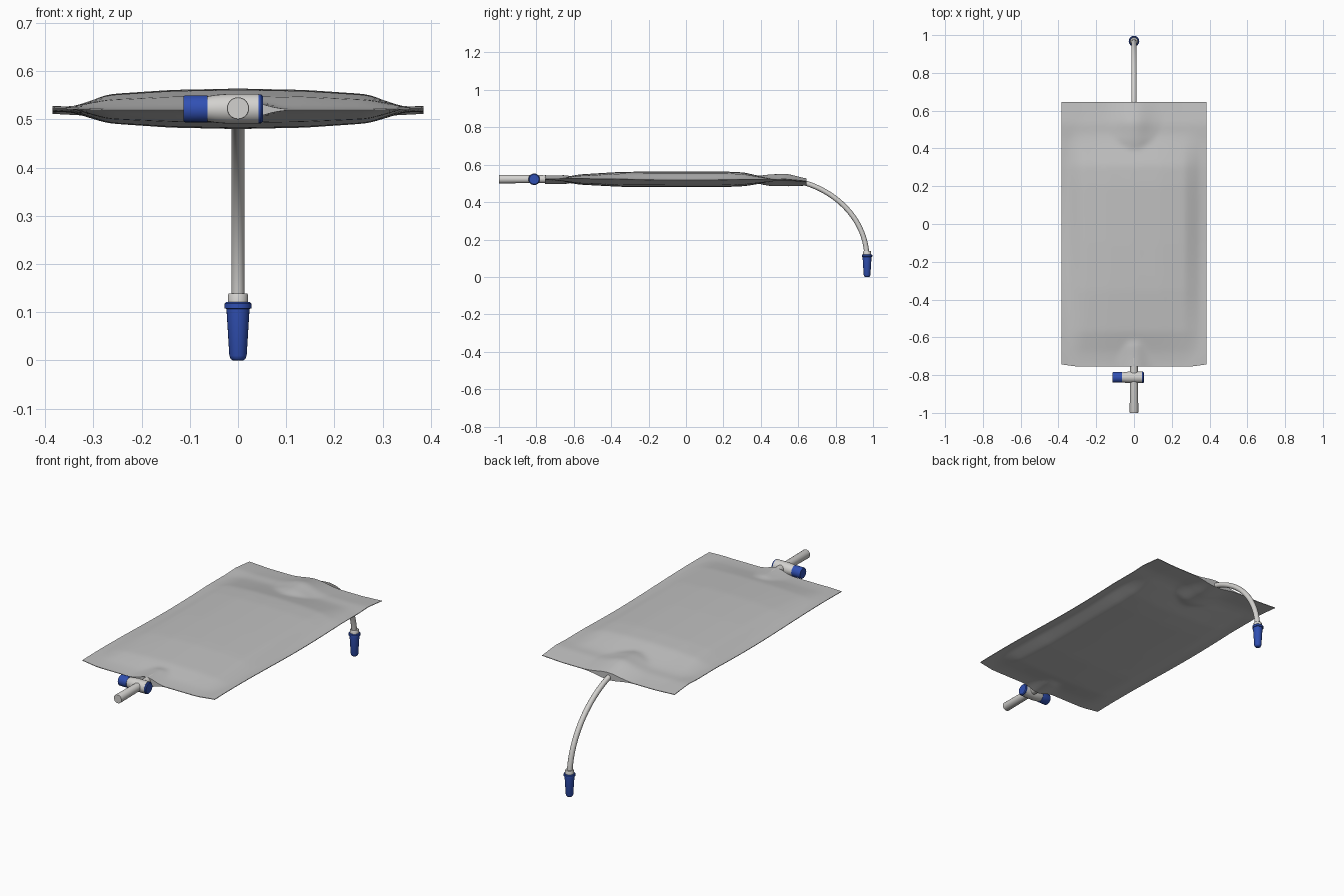
import bpy, bmesh, math
from mathutils import Vector

cube = bpy.data.objects.get("Cube")
if cube:
    bpy.data.objects.remove(cube, do_unlink=True)


def material(name, rgb):
    m = bpy.data.materials.new(name)
    m.use_nodes = True
    m.diffuse_color = (*rgb, 1)
    m.node_tree.nodes["Principled BSDF"].inputs["Base Color"].default_value = (*rgb, 1)
    return m


film = material("grey film", (0.53, 0.53, 0.53))
plastic = material("pale plastic", (0.65, 0.64, 0.62))
blue = material("blue plastic", (0.03, 0.08, 0.45))


def add_object(name, bm, mat, angle=40):
    bmesh.ops.recalc_face_normals(bm, faces=bm.faces)
    me = bpy.data.meshes.new(name)
    bm.to_mesh(me)
    bm.free()
    me.materials.append(mat)
    ob = bpy.data.objects.new(name, me)
    bpy.context.collection.objects.link(ob)
    bpy.ops.object.select_all(action="DESELECT")
    ob.select_set(True)
    bpy.context.view_layer.objects.active = ob
    bpy.ops.object.shade_smooth_by_angle(angle=math.radians(angle))
    return ob


def turned(name, origin, axis, profile, mat, sides=24):
    """Solid of revolution: profile is a list of (distance along axis, radius)."""
    bm = bmesh.new()
    turn = Vector((0, 0, 1)).rotation_difference(Vector(axis))
    rings = []
    for d, r in profile:
        ring = []
        for i in range(sides):
            a = math.tau * i / sides
            p = Vector((r * math.cos(a), r * math.sin(a), d))
            ring.append(bm.verts.new(Vector(origin) + turn @ p))
        rings.append(ring)
    for a, b in zip(rings, rings[1:]):
        for i in range(sides):
            j = (i + 1) % sides
            bm.faces.new((a[i], a[j], b[j], b[i]))
    bm.faces.new(rings[0])
    bm.faces.new(rings[-1])
    return add_object(name, bm, mat)


def ramp(points, v):
    """Eased interpolation through (position, value) pairs."""
    if v <= points[0][0]:
        return points[0][1]
    for (a, p), (b, q) in zip(points, points[1:]):
        if v <= b:
            return p + (q - p) * (v - a) / (b - a)
    return points[-1][1]


# Bag: two film sheets, swollen in the middle and around the two tubes
ACROSS = [(0, 1), (0.14, 0.93), (0.27, 0.72), (0.32, 0.3), (0.345, 0.08), (0.385, 0)]
ALONG = [(-0.755, 0), (-0.68, 0.15), (-0.57, 0.65), (-0.35, 0.95), (-0.1, 1),
         (0.2, 1), (0.31, 0.88), (0.41, 0.42), (0.48, 0.12), (0.645, 0)]
SLEEVE = [(-0.755, 0.024), (-0.66, 0.022), (-0.5, 0), (0.34, 0),
          (0.45, 0.03), (0.54, 0.034), (0.645, 0.019)]
MIDDLE = [(-0.755, 0.52), (-0.3, 0.522), (0.3, 0.522), (0.45, 0.517), (0.53, 0.519), (0.645, 0.507)]


def sheet_point(x, y, side):
    pouch = 0.042 * ramp(ACROSS, abs(x)) * ramp(ALONG, y)
    width = 0.06 if y < 0 else 0.09
    sleeve = ramp(SLEEVE, y) * math.exp(-(x / width) ** 2)
    half = max(0.0015, math.hypot(pouch, sleeve) if pouch < sleeve else max(pouch, sleeve))
    half = min(half, 0.043)
    rim = ramp([(0.27, 0), (0.385, 1)], abs(x))
    middle = ramp(MIDDLE, y) - 0.006 * rim * math.cos(5 * y)
    # the front corners are slightly drawn back
    pull = 0.012 * ramp([(0.3, 0), (0.385, 1)], abs(x)) * ramp([(-0.755, 1), (-0.6, 0)], y)
    return (x, y + pull, middle + side * half)


NX, NY = 56, 84
bm = bmesh.new()
sheets = []
for side in (1, -1):
    grid = [[bm.verts.new(sheet_point(0.77 * i / NX - 0.385, 1.4 * j / NY - 0.755, side))
             for i in range(NX + 1)] for j in range(NY + 1)]
    for j in range(NY):
        for i in range(NX):
            bm.faces.new((grid[j][i], grid[j][i + 1], grid[j + 1][i + 1], grid[j + 1][i]))
    for _ in range(2):
        inner = [v for row in grid[1:-1] for v in row[1:-1]]
        bmesh.ops.smooth_vert(bm, verts=inner, factor=0.5, use_axis_z=True)
    sheets.append(grid)


def border(g):
    return (g[0][:-1] + [r[-1] for r in g[:-1]] + g[-1][:0:-1] + [r[0] for r in g[:0:-1]])


top, bottom = border(sheets[0]), border(sheets[1])
for k in range(len(top)):
    n = (k + 1) % len(top)
    bm.faces.new((top[k], top[n], bottom[n], bottom[k]))
add_object("bag", bm, film)

# Outlet tube and cross valve at the front
turned("outlet_tube", (0, -0.7, 0.523), (0, -1, 0), [(0, 0.02), (0.297, 0.023), (0.3, 0.022)], plastic)
valve = (0, -0.812, 0.522)
turned("valve_body", valve, (1, 0, 0),
       [(-0.063, 0.026), (-0.045, 0.029), (-0.02, 0.031), (0.043, 0.031)], plastic)
turned("valve_handle", valve, (1, 0, 0),
       [(-0.113, 0.026), (-0.11, 0.028), (-0.063, 0.028)], blue)
turned("valve_end_cap", valve, (1, 0, 0), [(0.043, 0.03), (0.048, 0.03), (0.052, 0.026)], blue)

# Inlet tube hanging down from the back
curve = bpy.data.curves.new("inlet_tube", "CURVE")
curve.dimensions = "3D"
curve.bevel_depth = 0.0135
curve.bevel_resolution = 4
curve.use_fill_caps = True
spline = curve.splines.new("BEZIER")
spline.resolution_u = 24
spline.bezier_points.add(1)
for bp, co, left, right in zip(spline.bezier_points,
                               ((0, 0.6, 0.512), (0, 0.966, 0.13)),
                               ((0, 0.5, 0.53), (0, 0.95, 0.32)),
                               ((0, 0.79, 0.47), (0, 0.967, 0.1))):
    bp.handle_left_type = bp.handle_right_type = "FREE"
    bp.co, bp.handle_left, bp.handle_right = co, left, right
curve.materials.append(plastic)
tube = bpy.data.objects.new("inlet_tube", curve)
bpy.context.collection.objects.link(tube)

# Connector and its protective cap
end = (0, 0.968, 0)
turned("connector_collar", end, (0, 0, 1), [(0.115, 0.021), (0.136, 0.021), (0.139, 0.019)], plastic)
turned("protective_cap", end, (0, 0, 1),
       [(0, 0.011), (0.003, 0.015), (0.01, 0.018), (0.107, 0.024),
        (0.108, 0.028), (0.118, 0.028), (0.121, 0.025)], blue)
